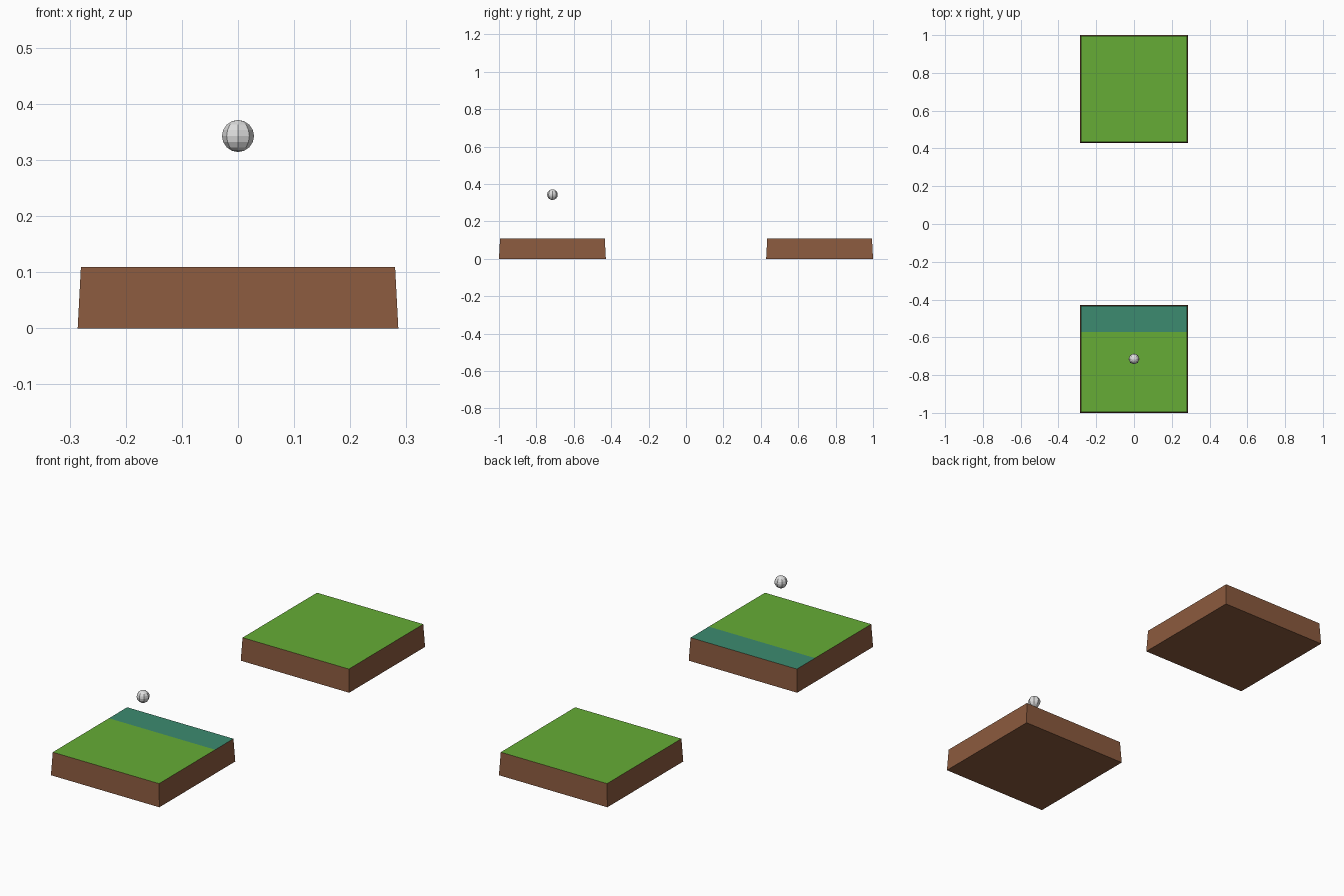
import bpy, bmesh

if "Cube" in bpy.data.objects:
    bpy.data.objects.remove(bpy.data.objects["Cube"])

U = 2 / 7          # one design unit
H = 0.109          # platform height


def material(name, rgb):
    def lin(v):
        v /= 255
        return v / 12.92 if v <= 0.04045 else ((v + 0.055) / 1.055) ** 2.4
    m = bpy.data.materials.new(name)
    m.diffuse_color = (*[lin(v) for v in rgb], 1)
    m.use_nodes = True
    m.node_tree.nodes["Principled BSDF"].inputs["Base Color"].default_value = m.diffuse_color
    return m


soil = material("soil brown", (139, 90, 62))
grass = material("grass green", (102, 172, 54))
edge = material("teal strip", (60, 139, 112))
white = material("ball light grey", (222, 222, 222))


def make_object(name, bm, mats):
    bmesh.ops.recalc_face_normals(bm, faces=bm.faces)
    me = bpy.data.meshes.new(name)
    bm.to_mesh(me)
    bm.free()
    for m in mats:
        me.materials.append(m)
    ob = bpy.data.objects.new(name, me)
    bpy.context.collection.objects.link(ob)
    return ob


def platform(name, yc, strip):
    """Slightly tapered soil block with a coloured top face."""
    bm = bmesh.new()
    bmesh.ops.create_cube(bm, size=2)
    for v in bm.verts:
        top = v.co.z > 0
        s = 0.98 * U if top else U
        v.co = (v.co.x * s, v.co.y * s + yc, H if top else 0)
    if strip:  # cut the top for the teal landing edge
        lid = [f for f in bm.faces if f.calc_center_median().z > H - 0.001]
        bmesh.ops.bisect_plane(bm, geom=lid + list(lid[0].edges) + list(lid[0].verts),
                               plane_co=(0, -2 * U, 0), plane_no=(0, 1, 0))
    bm.normal_update()
    for f in bm.faces:
        c = f.calc_center_median()
        if c.z > H - 0.001:
            f.material_index = 2 if strip and c.y > -2 * U else 1
    return make_object(name, bm, [soil, grass, edge])


platform("front_platform", -2.5 * U, True)
platform("back_platform", 2.5 * U, False)

# Small low-poly ball floating over the front platform
bm = bmesh.new()
bmesh.ops.create_uvsphere(bm, u_segments=8, v_segments=8, radius=0.1 * U)
ball = make_object("ball", bm, [white])
ball.location = (0, -2.5 * U, 1.2 * U)
